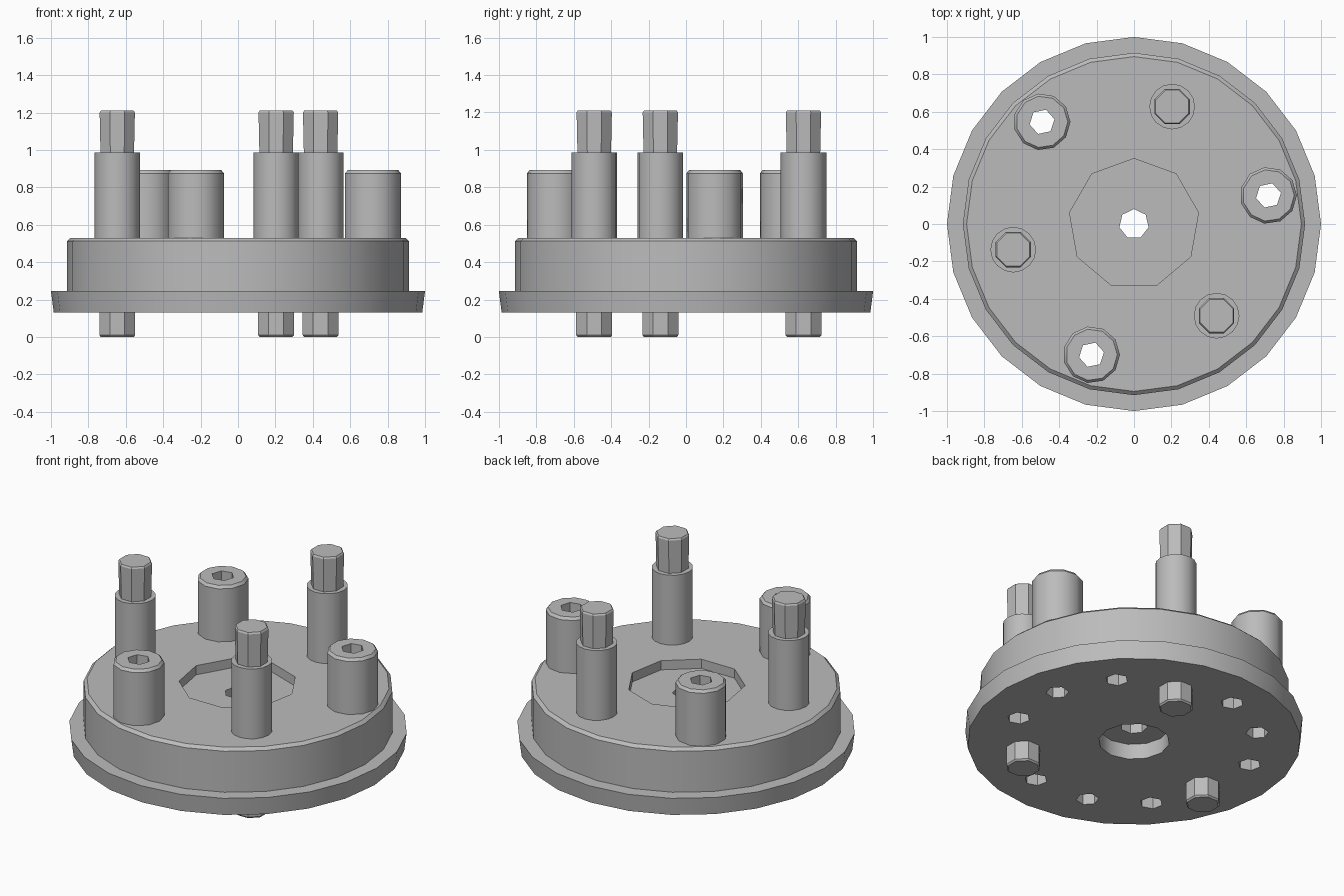
import bpy, bmesh, math

if "Cube" in bpy.data.objects:
    bpy.data.objects.remove(bpy.data.objects["Cube"], do_unlink=True)

steel = bpy.data.materials.new("plain grey metal")
steel.use_nodes = True
GREY = (0.5, 0.5, 0.5, 1)
steel.diffuse_color = GREY
steel.node_tree.nodes["Principled BSDF"].inputs["Base Color"].default_value = GREY


def lathe(bm, profile, sides, centre=(0, 0), turn=0.0):
    """Add a closed solid of stacked polygon rings, given as (radius, z) from bottom to top."""
    rings = []
    for r, z in profile:
        ring = []
        for i in range(sides):
            a = turn + math.tau * i / sides
            ring.append(bm.verts.new((centre[0] + r * math.cos(a),
                                      centre[1] + r * math.sin(a), z)))
        rings.append(ring)
    bm.faces.new(rings[0][::-1])
    bm.faces.new(rings[-1])
    for low, high in zip(rings, rings[1:]):
        for i in range(sides):
            j = (i + 1) % sides
            bm.faces.new((low[i], low[j], high[j], high[i]))


def make_object(name, bm):
    mesh = bpy.data.meshes.new(name)
    bm.to_mesh(mesh)
    bm.free()
    mesh.materials.append(steel)
    obj = bpy.data.objects.new(name, mesh)
    bpy.context.collection.objects.link(obj)
    return obj


def cut(obj, cutter):
    mod = obj.modifiers.new("cut", "BOOLEAN")
    mod.operation = "DIFFERENCE"
    mod.solver = "EXACT"
    mod.object = cutter


def finish(obj, angle=32):
    """Apply the cuts and smooth the shallow edges."""
    bpy.ops.object.select_all(action="DESELECT")
    obj.select_set(True)
    bpy.context.view_layer.objects.active = obj
    for mod in list(obj.modifiers):
        bpy.ops.object.modifier_apply(modifier=mod.name)
    bpy.ops.object.shade_smooth_by_angle(angle=math.radians(angle))


def polar(radius, degrees):
    a = math.radians(degrees)
    return radius * math.cos(a), radius * math.sin(a)


RING = 0.735            # radius of the bolt circle
FIRST = 12              # angle of the first post
POSTS = [FIRST + 120 * k for k in range(3)]
PINS = [FIRST + 60 + 120 * k for k in range(3)]

# Cutters: shallow recesses, then bores
bm = bmesh.new()
lathe(bm, [(0.35, 0.47), (0.35, 0.7)], 9, turn=math.pi / 2)
lathe(bm, [(0.21, 0.0), (0.21, 0.23)], 12)
recess_cutter = make_object("recess_cutter", bm)

bm = bmesh.new()
lathe(bm, [(0.08, -0.1), (0.08, 1)], 7, turn=math.pi / 2)
for k in range(12):
    angle = FIRST + 30 * k
    if angle not in PINS:
        top = 1.0 if angle in POSTS else 0.42
        lathe(bm, [(0.068, -0.1), (0.068, top)], 6, polar(RING, angle), math.radians(angle))
bore_cutter = make_object("bore_cutter", bm)

# Flanged base disc
bm = bmesh.new()
lathe(bm, [(0.985, 0.13), (1.0, 0.245), (0.915, 0.245), (0.915, 0.512), (0.895, 0.53)],
      24, turn=math.pi / 2)
base = make_object("flanged_base", bm)
cut(base, recess_cutter)
cut(base, bore_cutter)
finish(base)

# Hollow posts
for n, angle in enumerate(POSTS):
    bm = bmesh.new()
    lathe(bm, [(0.152, 0.51), (0.152, 0.875), (0.138, 0.892)], 11, polar(RING, angle))
    post = make_object(f"hollow_post_{n + 1}", bm)
    cut(post, bore_cutter)
    finish(post, 35)

# Stepped pins passing through the base
for n, angle in enumerate(PINS):
    spot = polar(0.66, angle)
    bm = bmesh.new()
    lathe(bm, [(0.122, 0.3), (0.122, 0.985)], 16, spot)
    lathe(bm, [(0.095, 0.9), (0.102, 1.2), (0.095, 1.21)], 8, spot, math.pi / 8)
    lathe(bm, [(0.095, 0.0), (0.104, 0.01), (0.104, 0.35)], 8, spot, math.pi / 8)
    finish(make_object(f"stepped_pin_{n + 1}", bm))

for cutter in (recess_cutter, bore_cutter):
    cutter.hide_render = True
    cutter.hide_viewport = True
